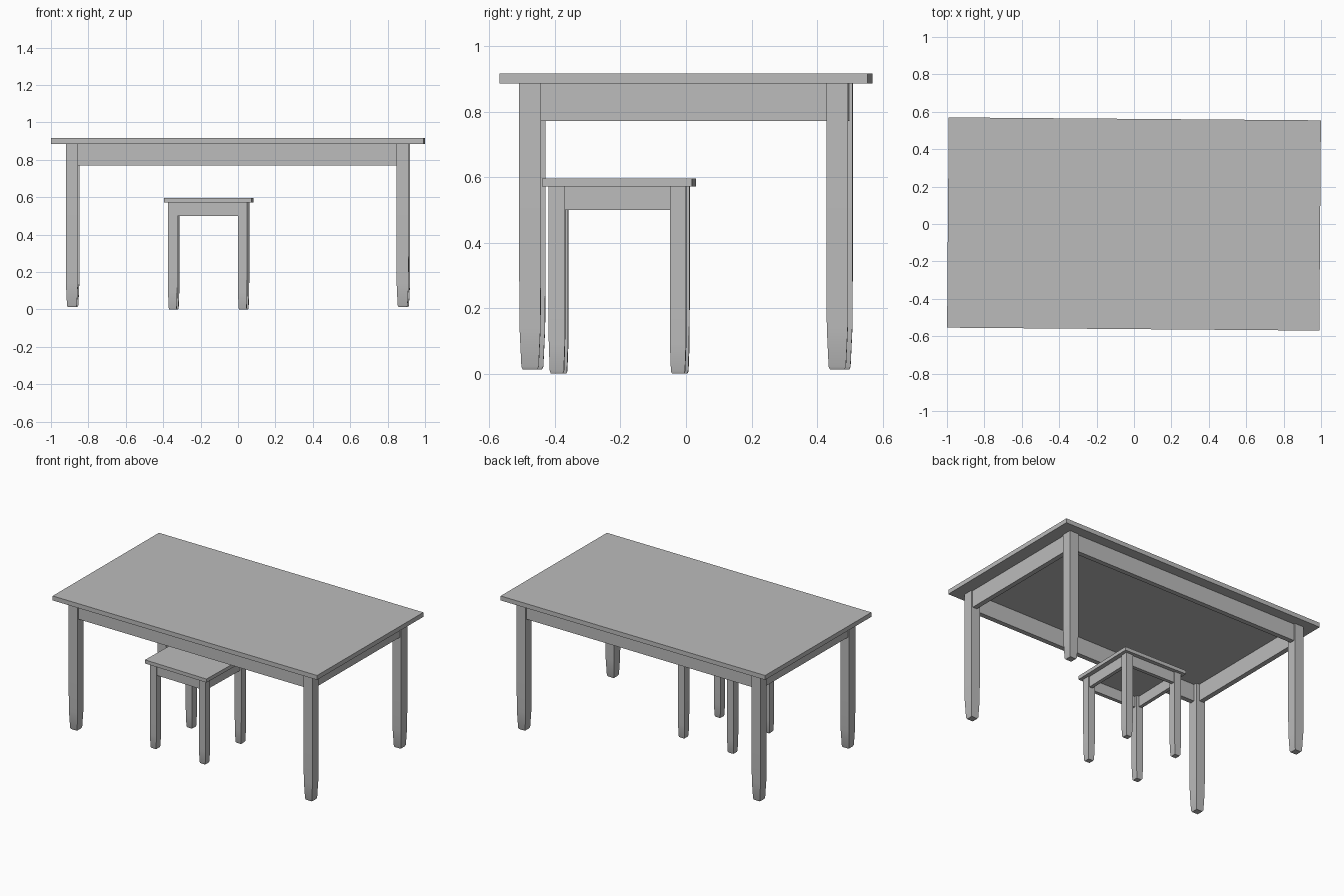
import bpy, bmesh, math
from mathutils import Matrix

cube = bpy.data.objects.get("Cube")
if cube:
    bpy.data.objects.remove(cube, do_unlink=True)

grey = bpy.data.materials.new("plain grey")
grey.use_nodes = True
COLOUR = (0.5, 0.5, 0.5, 1)
grey.diffuse_color = COLOUR
grey.node_tree.nodes["Principled BSDF"].inputs["Base Color"].default_value = COLOUR


def finish(name, bm, place):
    bmesh.ops.recalc_face_normals(bm, faces=bm.faces)
    mesh = bpy.data.meshes.new(name)
    bm.to_mesh(mesh)
    bm.free()
    mesh.materials.append(grey)
    obj = bpy.data.objects.new(name, mesh)
    obj.matrix_world = place
    bpy.context.collection.objects.link(obj)
    return obj


def box(name, centre, size, place):
    bm = bmesh.new()
    bmesh.ops.create_cube(bm, size=1, matrix=Matrix.Translation(centre) @ Matrix.Diagonal((*size, 1)))
    return finish(name, bm, place)


def leg(name, x, y, profile, place):
    """Square post lofted through (height, width) pairs."""
    bm = bmesh.new()
    rings = []
    for z, w in profile:
        h = w / 2
        rings.append([bm.verts.new((x + sx * h, y + sy * h, z))
                      for sx, sy in ((-1, -1), (1, -1), (1, 1), (-1, 1))])
    for low, high in zip(rings, rings[1:]):
        for i in range(4):
            j = (i + 1) % 4
            bm.faces.new((low[i], low[j], high[j], high[i]))
    bm.faces.new(rings[0])
    bm.faces.new(rings[-1])
    obj = finish(name, bm, place)
    bpy.ops.object.select_all(action='DESELECT')
    obj.select_set(True)
    bpy.context.view_layer.objects.active = obj
    bpy.ops.object.shade_smooth_by_angle()


def furniture(name, place, top_size, top_z, under_z, apron_z, span, width, profile, thick, inset):
    """Slab top on four legs, joined by four apron boards."""
    box(name + "_top", (0, 0, (top_z + under_z) / 2), (*top_size, top_z - under_z), place)
    px, py = span
    mid, tall = (apron_z + under_z) / 2, under_z - apron_z
    out = width / 2 - inset - thick / 2
    for s, fb, lr in ((-1, "front", "right"), (1, "back", "left")):
        box(f"{name}_{fb}_apron", (0, s * (py + out), mid), (2 * px - width, thick, tall), place)
        box(f"{name}_{lr}_apron", (s * (px + out), 0, mid), (thick, 2 * py - width, tall), place)
        for t, side in ((-1, "right"), (1, "left")):
            leg(f"{name}_{fb}_{side}_leg", t * px, s * py, profile, place)


def placed(x, y, degrees):
    return Matrix.Translation((x, y, 0)) @ Matrix.Rotation(math.radians(degrees), 4, 'Z')


# Table
furniture("table", placed(0, 0, -0.45), (1.99, 1.124), 0.916, 0.886, 0.771,
          (0.884, 0.469), 0.066,
          [(0.013, 0.044), (0.022, 0.053), (0.14, 0.064), (0.3, 0.066), (0.886, 0.066)],
          0.033, 0.01)

# Stool
furniture("stool", placed(-0.157, -0.204, -1.5), (0.468, 0.458), 0.596, 0.572, 0.50,
          (0.187, 0.185), 0.05,
          [(0, 0.036), (0.008, 0.043), (0.09, 0.049), (0.2, 0.05), (0.572, 0.05)],
          0.024, 0.008)
